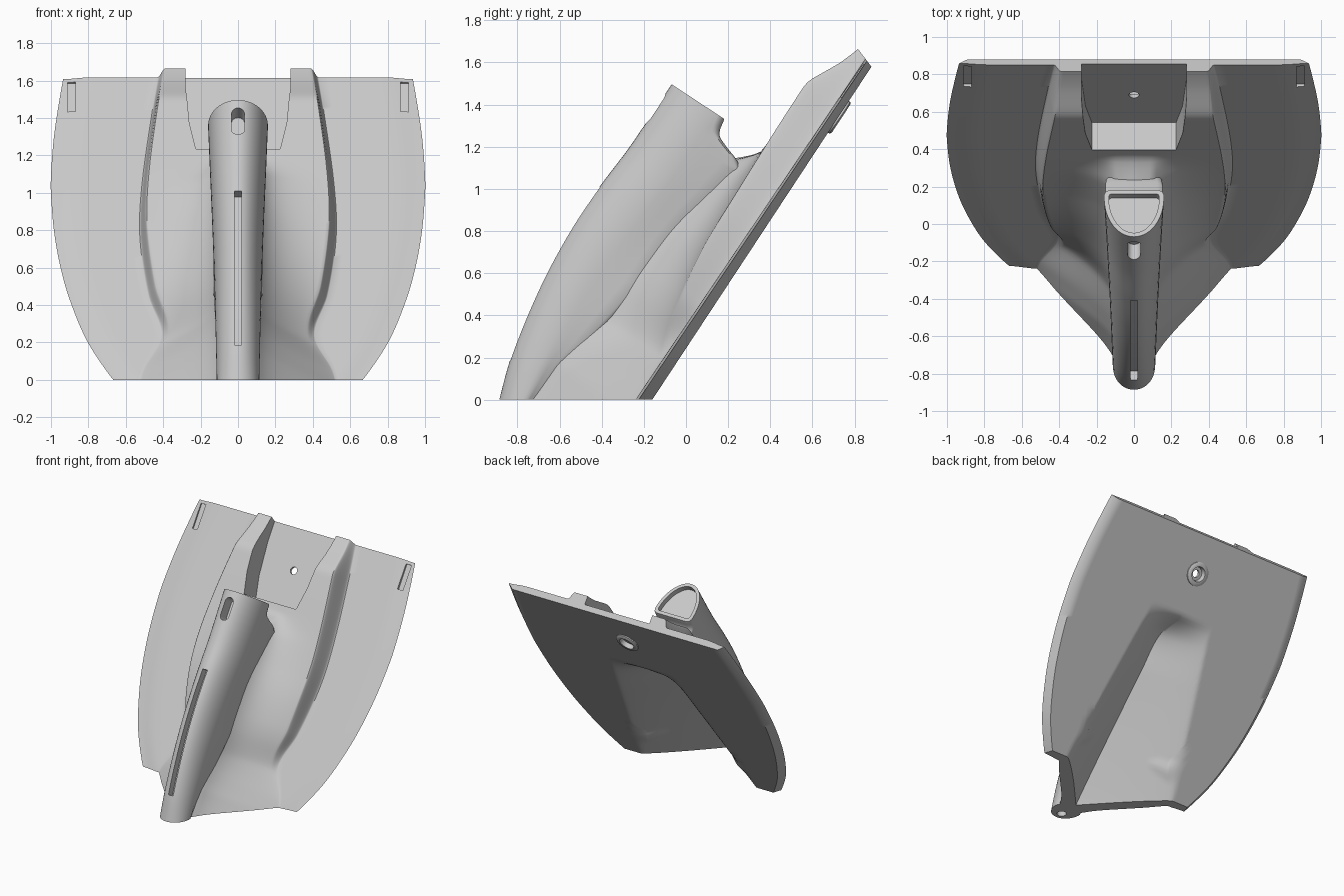
import bpy
import bmesh
import math
from mathutils import Vector

if "Cube" in bpy.data.objects:
    bpy.data.objects.remove(bpy.data.objects["Cube"])

grey = bpy.data.materials.new("light grey plastic")
grey.use_nodes = True
COLOUR = (0.58, 0.58, 0.58, 1)
grey.diffuse_color = COLOUR
grey.node_tree.nodes["Principled BSDF"].inputs["Base Color"].default_value = COLOUR

# Leaning frame: s runs up the plate, h stands out from its flat back
UP = Vector((0, 0.55, 0.8355))
OUT = Vector((0, -0.8355, 0.55))
ORIGIN = Vector((0, -0.16, 0))
START, END, FIN_END = -0.56, 1.891, 1.3


def place(x, s, h):
    return ORIGIN + Vector((x, 0, 0)) + UP * s + OUT * h


def curve(*keys):
    """Smooth interpolation through (s, value) keys, constant past the ends."""
    def slope(i):
        a, b = keys[max(i - 1, 0)], keys[min(i + 1, len(keys) - 1)]
        return (b[1] - a[1]) / (b[0] - a[0])

    def value(s):
        if s <= keys[0][0]:
            return keys[0][1]
        for i in range(len(keys) - 1):
            (a, p), (b, q) = keys[i], keys[i + 1]
            if s <= b:
                d = b - a
                t = (s - a) / d
                e = t * t * (3 - 2 * t)
                tangent = t * (1 - t) * d * ((1 - t) * slope(i) - t * slope(i + 1))
                return p + (q - p) * e + tangent
        return keys[-1][1]
    return value


def smooth(t):
    t = min(max(t, 0), 1)
    return t * t * (3 - 2 * t)


# Shape curves along the plate
plate_width = curve((-0.1, .62), (0, .69), (.2, .8), (.4, .875), (.62, .935), (.89, .98),
                    (1.16, 1), (1.28, 1), (1.52, .985), (1.73, .96), (END, .935))
plate_height = curve((0, .066), (END, .045))
body_width = curve((-.5, .59), (0, .51), (.24, .41), (.5, .48), (.88, .525),
                   (1.2, .515), (1.68, .46), (END, .43))
ridge_height = curve((.2, .064), (.4, .13), (.7, .19), (1, .205), (1.64, .216),
                     (1.7, .198), (1.8, .135), (1.86, .109), (END, .1))
flare = curve((-.1, .45), (.2, .4), (.6, .25), (.9, .15), (1.1, .08), (1.2, .02), (FIN_END, 0))
flare_power = curve((-.1, 1), (.4, 1.4), (.9, 2.2))
fillet = curve((-.2, .04), (.4, .08), (1.1, .09), (1.17, .06), (1.26, 0))
recess_depth = curve((-.4, .43), (-.2, .41), (.3, .33), (.8, .24), (1.1, .18), (1.28, 0))
recess_width = curve((-.2, .53), (0, .5), (1.2, .29))
nose = curve((START, .55), (-.4, .606), (-.186, .674), (.16, .74), (.454, .766),
             (.706, .764), (.944, .749), (FIN_END, .746))
nose_width = curve((-.4, .112), (.4, .13), (FIN_END, .16))
nose_depth = curve((-.4, .12), (-.2, .16), (.5, .24), (FIN_END, .25))
fin_base = curve((-.2, .1), (.3, .13), (.8, .13), (FIN_END, .16))
fin_back = curve((1.1, .2), (1.17, .29), (1.19, .35), (1.22, .42), (FIN_END, .447))


def front(x, s):
    x, e = abs(x), body_width(s)
    low = plate_height(s) - 0.012 * smooth((x - plate_width(s)) / 0.15 + 1)
    step = max(ridge_height(s) - plate_height(s), 0) * smooth((e - x) / 0.04)
    hull = flare(s) * max(0, 1 - x / e) ** flare_power(s)
    return low + step + hull + fillet(s) * math.exp(-max(0, x - 0.1) / 0.05)


def back(x, s):
    across = max(0, 1 - abs(x) / recess_width(s))
    return max(0, min(recess_depth(s) * across ** 1.1, front(x, s) - 0.05))


def spread(a, b, n):
    return [a + (b - a) * i / n for i in range(n)]


def loft(name, rings):
    """Closed solid through rings of (x, s, h) points."""
    bm = bmesh.new()
    loops = [[bm.verts.new(place(*p)) for p in ring] for ring in rings]
    n = len(loops[0])
    for a, b in zip(loops, loops[1:]):
        for i in range(n):
            j = (i + 1) % n
            bm.faces.new((a[i], a[j], b[j], b[i]))
    bm.faces.new(loops[0][::-1])
    bm.faces.new(loops[-1])
    bm.normal_update()
    if bm.calc_volume(signed=True) < 0:
        bmesh.ops.reverse_faces(bm, faces=bm.faces)
    # Trim flat where the part meets the ground
    trim = bmesh.ops.bisect_plane(bm, geom=bm.verts[:] + bm.edges[:] + bm.faces[:],
                                  plane_co=(0, 0, 0), plane_no=(0, 0, -1), clear_outer=True)
    rim = [g for g in trim["geom_cut"] if isinstance(g, bmesh.types.BMEdge)]
    if rim:
        bmesh.ops.holes_fill(bm, edges=rim, sides=0)
        bm.normal_update()
    mesh = bpy.data.meshes.new(name)
    bm.to_mesh(mesh)
    bm.free()
    ob = bpy.data.objects.new(name, mesh)
    bpy.context.collection.objects.link(ob)
    mesh.materials.append(grey)
    return ob


def body_ring(s):
    e, w = body_width(s), plate_width(s)
    half = spread(0, e - 0.04, 28) + spread(e - 0.04, e, 10) + spread(e, w, 10) + [w]
    xs = [-x for x in half[:0:-1]] + half
    # The rim slants in towards the back, and the top edge tilts
    rim = w - 0.045
    ring = [(x, front(x, s)) for x in xs]
    ring += [(x * rim / w, back(x * rim / w, s)) for x in reversed(xs)]
    tilt = 0.35 * smooth((s - 1.7) / (END - 1.7))
    return [(x, s + tilt * h, h) for x, h in ring]


def fin_ring(s, inset=0, drop=0):
    tip, depth = nose(s) - inset, nose_depth(s) - inset
    w, base = nose_width(s) - inset, fin_base(s) - inset
    shoulder = tip - depth
    foot = max(front(base, s) - 0.04, back(0, s) + 0.02, fin_back(s))
    foot = min(foot + inset, shoulder - 0.02)
    half = []
    for k in range(13):
        a = math.radians(90 * k / 12)
        half.append((w * math.sin(a), tip - depth * (1 - math.cos(a))))
    r = min(0.03, (shoulder - foot) * 0.6)
    half += [(w + (base - w) * t, shoulder + (foot + r - shoulder) * t) for t in (.33, .66, 1)]
    half += [(base - r / 3, foot + r / 3), (base - r, foot)]
    full = half + [(-x, h) for x, h in half[:0:-1]]
    return [(x, s - drop, h) for x, h in full]


def prism(outline, low, high):
    return loft("cutter", [[(x, s, h) for x, s in outline] for h in (low, high)])


def circle(r, s, n=32):
    return [(r * math.cos(math.tau * i / n), s + r * math.sin(math.tau * i / n)) for i in range(n)]


def capsule(r, low, high, n=8):
    arc = [(r * math.cos(math.pi * i / n), r * math.sin(math.pi * i / n)) for i in range(n + 1)]
    return [(x, high - r + y) for x, y in arc] + [(-x, low + r - y) for x, y in arc]


def cut(ob, *cutters):
    """Subtract each cutter, using the first solver that keeps the part whole."""
    for c in cutters:
        c.hide_render = True
        m = ob.modifiers.new("cut", "BOOLEAN")
        m.operation, m.object = "DIFFERENCE", c
        bpy.context.view_layer.objects.active = ob
        for solver in ("EXACT", "MANIFOLD", "FLOAT"):
            m.solver = solver
            result = ob.evaluated_get(bpy.context.evaluated_depsgraph_get())
            if len(result.data.polygons) > len(ob.data.polygons) * 0.6:
                bpy.ops.object.modifier_apply(modifier=m.name)
                break
        else:
            ob.modifiers.remove(m)


# Main parts; the fin's open top is a shallow well inside a thin lip
body = loft("back_plate_and_hull", [body_ring(s) for s in spread(START, END, 98) + [END]])
fin_steps = spread(START, 1.1, 70) + spread(1.1, FIN_END, 20) + [FIN_END]
fin = loft("front_fin", [fin_ring(s) for s in fin_steps]
           + [fin_ring(FIN_END, .025), fin_ring(FIN_END, .025, .04)])
HOLE = 1.606
boss = loft("rear_screw_boss", [[(x, s, h) for x, s in circle(r, HOLE)]
                                for r, h in ((.09, .02), (.09, -.008), (.08, -.015))])

# Cutters: top pocket, screw hole, slots
pocket = prism([(-.225, 1.336), (.225, 1.336), (.26, 1.5), (.28, 1.75), (.28, 2),
                (-.28, 2), (-.28, 1.75), (-.26, 1.5)], .04, .5)
hole = prism(circle(.028, HOLE), -.1, .1)
sink = loft("cutter", [[(x, s, h) for x, s in circle(r, HOLE)] for r, h in ((.06, -.03), (.05, .02))])
corner_slots = [prism([(x - .022, 1.69), (x + .022, 1.69), (x + .022, 1.88), (x - .022, 1.88)], .025, .2)
                for x in (-.89, .89)]
long_slot = loft("cutter", [[(-.02, s, nose(s) - .06), (.02, s, nose(s) - .06),
                             (.02, s, nose(s) + .1), (-.02, s, nose(s) + .1)]
                            for s in spread(-.215, .706, 30) + [.706]])
round_slot = prism(capsule(.035, 1.08, 1.25), .65, .9)
bpy.ops.mesh.primitive_cylinder_add(vertices=24, radius=.035, depth=.16, location=(0, -.825, 0))
drain = bpy.context.object

cut(body, pocket, sink, hole, *corner_slots)
cut(fin, long_slot, round_slot, drain)
cut(body, drain)
cut(boss, sink, hole)

for c in [pocket, hole, sink, long_slot, round_slot, drain] + corner_slots:
    bpy.data.objects.remove(c)

bpy.ops.object.select_all(action="DESELECT")
for ob in (body, fin, boss):
    ob.select_set(True)
bpy.context.view_layer.objects.active = body
bpy.ops.object.shade_smooth_by_angle(angle=math.radians(44))
